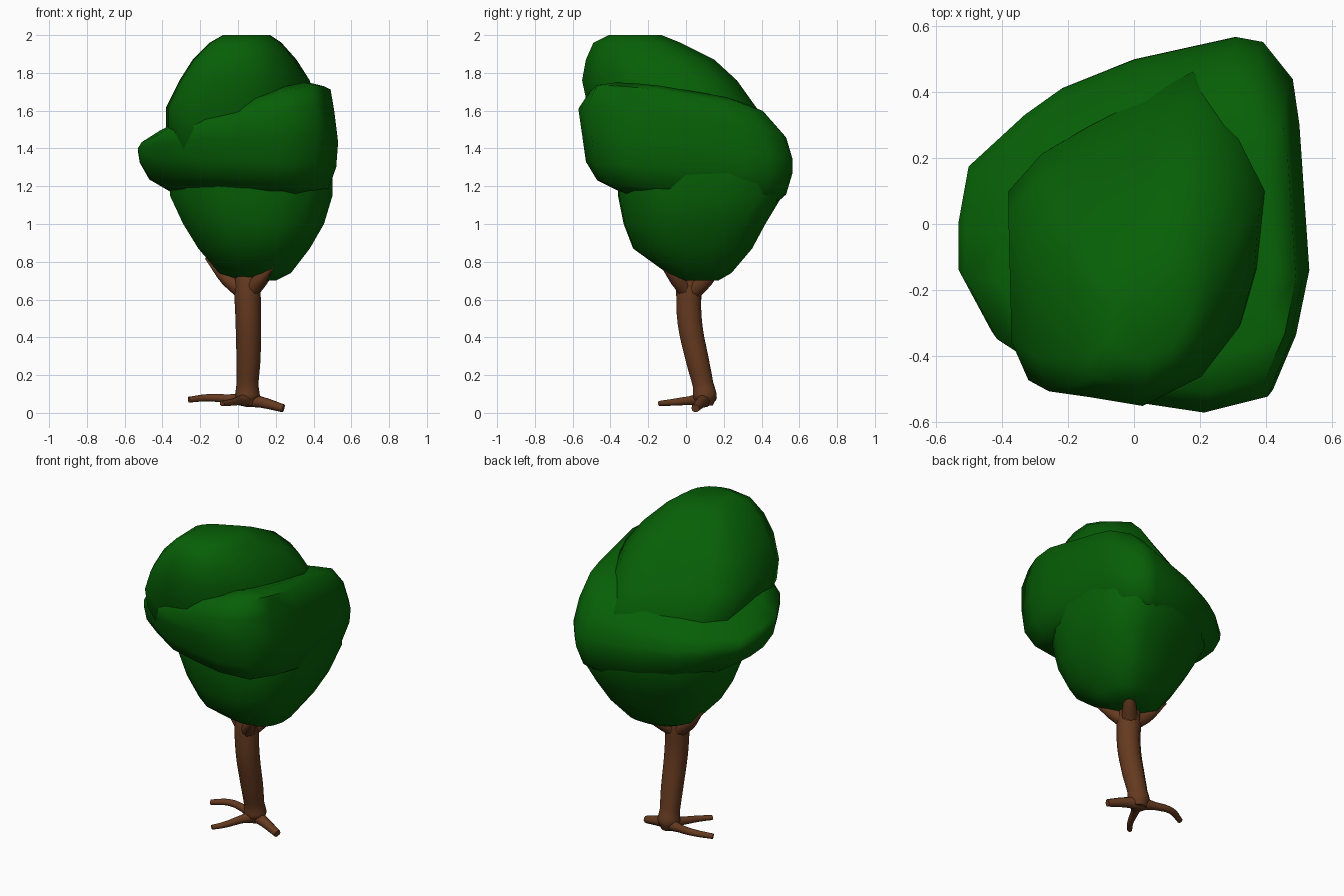
import bpy, bmesh
from mathutils import Vector

if "Cube" in bpy.data.objects:
    bpy.data.objects.remove(bpy.data.objects["Cube"])


def material(name, color):
    m = bpy.data.materials.new(name)
    m.diffuse_color = color
    m.use_nodes = True
    m.node_tree.nodes["Principled BSDF"].inputs["Base Color"].default_value = m.diffuse_color
    return m


GREEN = material("leaf_green", (0.002, 0.115, 0.002, 1))
BROWN = material("bark_brown", (0.13, 0.042, 0.014, 1))


def finish(ob, mat, angle):
    ob.data.materials.clear()
    ob.data.materials.append(mat)
    bpy.ops.object.select_all(action='DESELECT')
    ob.select_set(True)
    bpy.context.view_layer.objects.active = ob
    bpy.ops.object.shade_smooth_by_angle(angle=angle)


def blob(name, outline, rings):
    """Loft a plan outline through rings (z, x0, x1, y0, y1, tilt_x, tilt_y)."""
    xs, ys = zip(*outline)
    lo, hi = (min(xs), min(ys)), (max(xs), max(ys))
    bm = bmesh.new()
    loops = []
    for z, x0, x1, y0, y1, tx, ty in rings:
        loop = []
        for px, py in outline:
            x = x0 + (x1 - x0) * (px - lo[0]) / (hi[0] - lo[0])
            y = y0 + (y1 - y0) * (py - lo[1]) / (hi[1] - lo[1])
            loop.append(bm.verts.new((x, y, z + tx * x + ty * y)))
        loops.append(loop)
    n = len(outline)
    for a, b in zip(loops, loops[1:]):
        for i in range(n):
            j = (i + 1) % n
            bm.faces.new((a[i], a[j], b[j], b[i]))
    bm.faces.new(loops[0][::-1])
    bm.faces.new(loops[-1])
    bmesh.ops.recalc_face_normals(bm, faces=bm.faces)
    me = bpy.data.meshes.new(name)
    bm.to_mesh(me)
    bm.free()
    ob = bpy.data.objects.new(name, me)
    bpy.context.collection.objects.link(ob)
    finish(ob, GREEN, 1.1)


def limb(name, points):
    """Tapered tube through (x, y, z, radius) points."""
    cu = bpy.data.curves.new(name, 'CURVE')
    cu.dimensions = '3D'
    cu.bevel_depth = 1
    cu.bevel_resolution = 3
    cu.resolution_u = 4
    cu.use_fill_caps = True
    sp = cu.splines.new('BEZIER')
    sp.bezier_points.add(len(points) - 1)
    for bp, (x, y, z, r) in zip(sp.bezier_points, points):
        bp.co = Vector((x, y, z))
        bp.radius = r
        bp.handle_left_type = bp.handle_right_type = 'AUTO'
    ob = bpy.data.objects.new(name, cu)
    bpy.context.collection.objects.link(ob)
    bpy.ops.object.select_all(action='DESELECT')
    ob.select_set(True)
    bpy.context.view_layer.objects.active = ob
    bpy.ops.object.convert(target='MESH')
    finish(bpy.context.object, BROWN, 0.8)


# Foliage: three overlapping lopsided masses
wide = [(-.53, -.15), (-.53, 0), (-.5, .17), (-.33, .33), (-.22, .41), (0, .5), (.31, .57),
        (.39, .555), (.48, .44), (.5, .3), (.53, -.15), (.49, -.35), (.42, -.52),
        (.22, -.57), (.02, -.54), (-.2, -.49), (-.43, -.34)]
rounder = [(-.53, -.15), (-.52, .08), (-.46, .25), (-.33, .38), (-.15, .48), (.05, .54),
           (.25, .57), (.38, .53), (.48, .4), (.52, .2), (.53, -.1), (.48, -.3), (.38, -.46),
           (.2, -.56), (0, -.57), (-.22, -.53), (-.42, -.38)]
crown = [(-.38, .03), (-.28, .14), (-.14, .22), (.02, .3), (.17, .38), (.31, .28), (.4, .14),
         (.38, -.1), (.33, -.28), (.2, -.45), (0, -.55), (-.18, -.52), (-.32, -.5), (-.37, -.38)]

blob("lower_foliage", rounder, [
    (.70, .00, .20, .00, .17, 0, 0),
    (.74, -.10, .28, -.10, .24, 0, 0),
    (.87, -.21, .38, -.28, .35, 0, 0),
    (1.0, -.29, .455, -.33, .42, 0, 0),
    (1.15, -.36, .50, -.36, .51, 0, 0),
    (1.3, -.36, .50, -.36, .51, 0, 0)])
blob("middle_foliage", wide, [
    (1.15, -.35, .38, -.35, .46, -.06, -.09),
    (1.21, -.47, .48, -.47, .53, -.06, -.07),
    (1.31, -.52, .52, -.53, .565, -.03, -.05),
    (1.40, -.53, .53, -.55, .565, .03, -.12),
    (1.49, -.51, .51, -.57, .53, .16, -.15),
    (1.57, -.41, .49, -.51, .42, .24, -.15),
    (1.61, -.25, .42, -.40, .30, .24, -.15)])
blob("upper_foliage", crown, [
    (1.38, -.34, .40, -.45, .47, 0, 0),
    (1.50, -.38, .41, -.50, .46, 0, 0),
    (1.62, -.38, .41, -.52, .37, 0, 0),
    (1.76, -.31, .38, -.55, .27, 0, 0),
    (1.87, -.24, .31, -.53, .15, 0, 0),
    (1.96, -.15, .23, -.49, -.03, 0, 0),
    (2.00, -.08, .17, -.41, -.13, 0, 0)])

# Trunk
limb("trunk", [(.05, .10, .04, .045), (.05, .10, .09, .066), (.05, .09, .15, .058),
               (.055, .06, .28, .064), (.055, .02, .48, .068), (.05, .015, .65, .07),
               (.05, .02, .78, .06)])

# Branches reaching into the foliage
for name, tip in (("left_branch", (-.17, .08, .82)), ("right_branch", (.21, .21, .82)),
                  ("front_branch", (.19, -.13, .78))):
    x, y, z = tip
    limb(name, [(.05, .02, .63, .05), ((x + .05) / 2, (y + .02) / 2, .71, .036), (x, y, z, .006)])

# Roots
limb("left_root", [(.05, .10, .07, .04), (-.05, .13, .075, .024), (-.16, .14, .08, .02),
                   (-.26, .10, .07, .016)])
limb("front_root", [(.05, .09, .07, .04), (.01, .02, .065, .024), (-.04, -.08, .055, .018),
                    (-.085, -.14, .05, .014)])
limb("right_root", [(.05, .10, .07, .04), (.13, .08, .055, .03), (.24, .05, .024, .022)])
